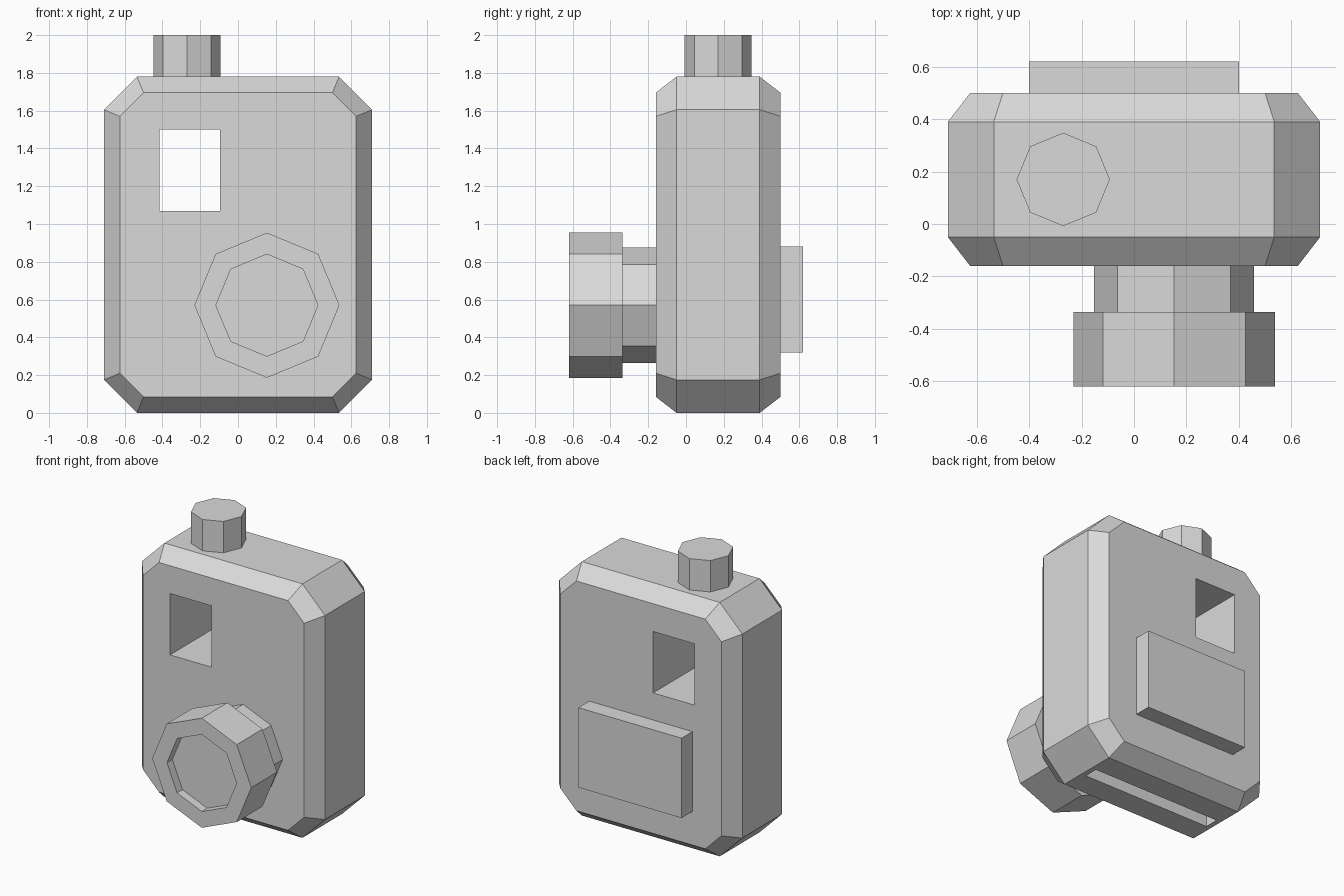
import bpy, bmesh
from math import cos, sin, pi
from mathutils import Matrix, Vector

old = bpy.data.objects.get("Cube")
if old:
    bpy.data.objects.remove(old, do_unlink=True)

grey = bpy.data.materials.new("light_grey")
grey.use_nodes = True
grey.diffuse_color = (0.7, 0.7, 0.7, 1)
grey.node_tree.nodes["Principled BSDF"].inputs["Base Color"].default_value = (0.7, 0.7, 0.7, 1)


def finish(name, bm):
    bmesh.ops.recalc_face_normals(bm, faces=bm.faces)
    mesh = bpy.data.meshes.new(name)
    bm.to_mesh(mesh)
    bm.free()
    mesh.materials.append(grey)
    obj = bpy.data.objects.new(name, mesh)
    bpy.context.collection.objects.link(obj)
    return obj


def loft(name, rings):
    """Skin a stack of equal-sized point rings and cap both ends."""
    bm = bmesh.new()
    loops = [[bm.verts.new(p) for p in ring] for ring in rings]
    n = len(loops[0])
    for a, b in zip(loops, loops[1:]):
        for i in range(n):
            j = (i + 1) % n
            bm.faces.new((a[i], a[j], b[j], b[i]))
    bm.faces.new(loops[0])
    bm.faces.new(loops[-1])
    return finish(name, bm)


def box(name, lo, hi):
    lo, hi = Vector(lo), Vector(hi)
    bm = bmesh.new()
    size = Matrix.Diagonal((*(hi - lo), 1))
    bmesh.ops.create_cube(bm, size=1, matrix=Matrix.Translation((lo + hi) / 2) @ size)
    return finish(name, bm)


def case_ring(y, half_w, half_h, cut):
    """Rectangle with clipped corners, standing at depth y."""
    w, h = half_w - cut, half_h - cut
    pts = [(half_w, -h), (half_w, h), (w, half_h), (-w, half_h),
           (-half_w, h), (-half_w, -h), (-w, -half_h), (w, -half_h)]
    return [(x, y, 0.89 + z) for x, z in pts]


def lens_ring(radius, y):
    return [(0.153 + radius * cos(i * pi / 4), y, 0.57 + radius * sin(i * pi / 4))
            for i in range(8)]


def knob_ring(radius, z):
    return [(-0.27 + radius * cos(i * pi / 4), 0.17 + radius * sin(i * pi / 4), z)
            for i in range(8)]


# Bevelled case with a viewfinder opening right through and a slot underneath
case = loft("case", [case_ring(-0.16, 0.625, 0.805, 0.125),
                     case_ring(-0.05, 0.71, 0.89, 0.175),
                     case_ring(0.39, 0.71, 0.89, 0.175),
                     case_ring(0.50, 0.625, 0.805, 0.125)])
cutters = [box("viewfinder_cutter", (-0.415, -1, 1.07), (-0.095, 1, 1.50)),
           box("slot_cutter", (-0.5, 0.12, -0.1), (0.5, 0.22, 0.1))]
bpy.context.view_layer.objects.active = case
for cutter in cutters:
    cutter.hide_render = True
    mod = case.modifiers.new("cut", "BOOLEAN")
    mod.operation = "DIFFERENCE"
    mod.solver = "EXACT"
    mod.object = cutter
    bpy.ops.object.modifier_apply(modifier=mod.name)
    bpy.data.objects.remove(cutter, do_unlink=True)

# Lens: narrow neck, wide barrel and sunken glass
loft("lens", [lens_ring(0.305, -0.15), lens_ring(0.305, -0.335),
              lens_ring(0.384, -0.335), lens_ring(0.384, -0.62),
              lens_ring(0.27, -0.62), lens_ring(0.27, -0.56)])

# Shutter knob on top and door on the back
loft("shutter_knob", [knob_ring(0.178, 1.77), knob_ring(0.178, 2.0)])
box("back_door", (-0.4, 0.49, 0.32), (0.4, 0.62, 0.88))
